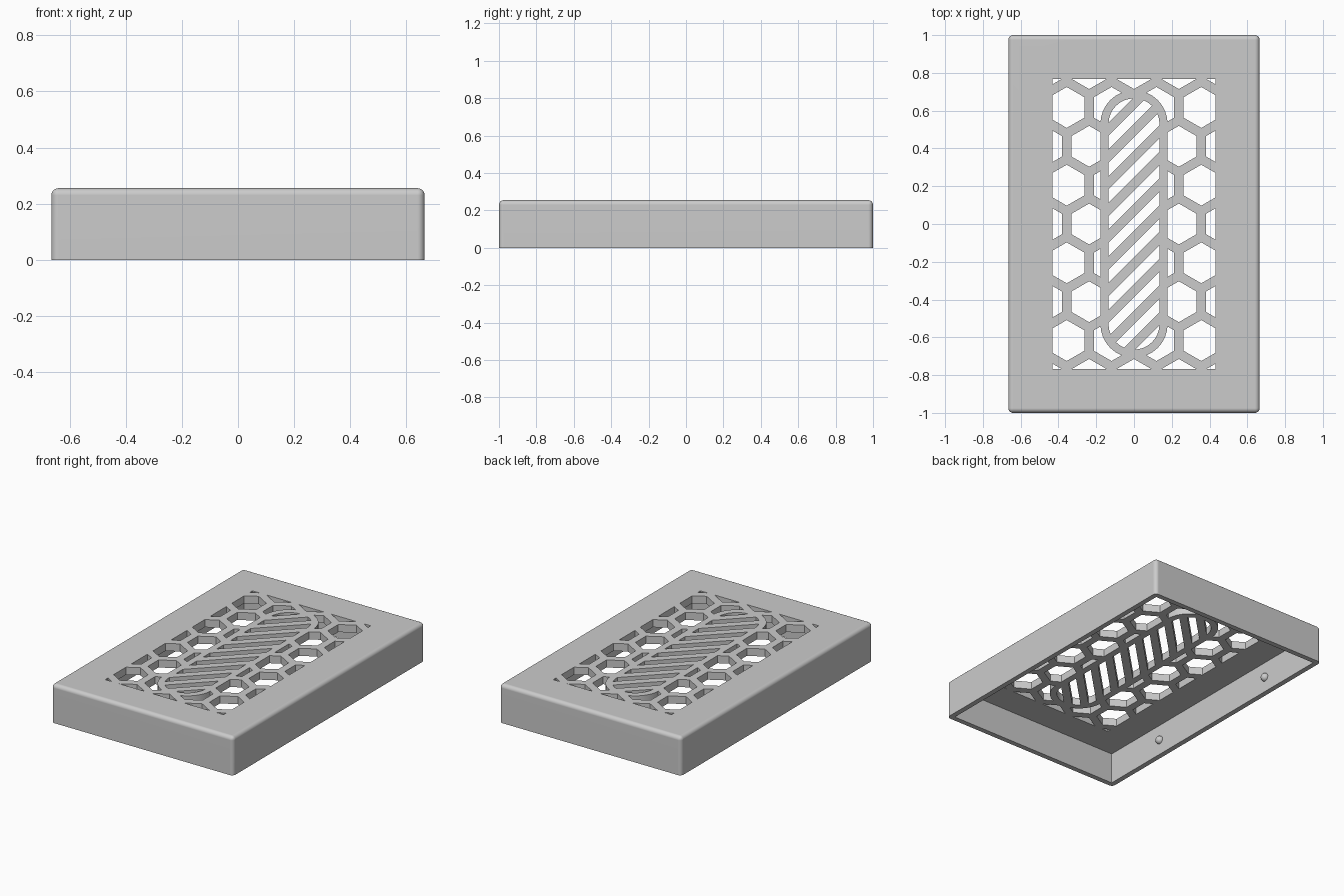
import bpy, bmesh, math
from mathutils import Matrix, Vector

if "Cube" in bpy.data.objects:
    bpy.data.objects.remove(bpy.data.objects["Cube"], do_unlink=True)

HALF_X, HALF_Y, HEIGHT = 0.665, 1.0, 0.255
WALL, ROOF = 0.034, 0.05
PITCH, BAR = 0.2375, 0.05
ROW = PITCH * math.sqrt(3) / 2

grey = bpy.data.materials.new("light_grey")
grey.use_nodes = True
grey.diffuse_color = (0.6, 0.6, 0.6, 1)
grey.node_tree.nodes["Principled BSDF"].inputs["Base Color"].default_value = (0.6, 0.6, 0.6, 1)


def make_object(name, bm):
    bmesh.ops.recalc_face_normals(bm, faces=bm.faces)
    mesh = bpy.data.meshes.new(name)
    bm.to_mesh(mesh)
    bm.free()
    obj = bpy.data.objects.new(name, mesh)
    bpy.context.collection.objects.link(obj)
    mesh.materials.append(grey)
    return obj


def prisms(name, outlines, z0, z1):
    """Extrude several separate flat outlines into one object."""
    bm = bmesh.new()
    for outline in outlines:
        face = bm.faces.new([bm.verts.new((x, y, z0)) for x, y in outline])
        top = bmesh.ops.extrude_face_region(bm, geom=[face])["geom"]
        verts = [v for v in top if isinstance(v, bmesh.types.BMVert)]
        bmesh.ops.translate(bm, verts=verts, vec=(0, 0, z1 - z0))
    return make_object(name, bm)


def rectangle(hx, hy):
    return [(-hx, -hy), (hx, -hy), (hx, hy), (-hx, hy)]


def hexagon(cx, cy, apothem):
    r = apothem / math.cos(math.pi / 6)
    angles = [math.pi / 6 + i * math.pi / 3 for i in range(6)]
    return [(cx + r * math.cos(a), cy + r * math.sin(a)) for a in angles]


def stadium(radius, straight, steps=16):
    points = []
    for sign in (1, -1):
        for i in range(steps + 1):
            a = math.pi * i / steps
            points.append((sign * radius * math.cos(a),
                           sign * (straight + radius * math.sin(a))))
    return points


def slanted_slot(cy, length, width):
    turn = Matrix.Rotation(math.radians(45), 2)
    corners = [turn @ Vector(p) for p in rectangle(length / 2, width / 2)]
    return [(p.x, p.y + cy) for p in corners]


def combine(obj, tool, operation):
    """Apply a boolean and discard the tool."""
    mod = obj.modifiers.new("cut", 'BOOLEAN')
    mod.operation, mod.object, mod.solver = operation, tool, 'EXACT'
    bpy.context.view_layer.objects.active = obj
    bpy.ops.object.modifier_apply(modifier=mod.name)
    bpy.data.objects.remove(tool, do_unlink=True)


# Cover body: rounded above and at the corners, sharp at the open underside
bm = bmesh.new()
bmesh.ops.create_cube(bm, size=1, matrix=Matrix.Translation((0, 0, HEIGHT / 2))
                      @ Matrix.Diagonal((2 * HALF_X, 2 * HALF_Y, HEIGHT, 1)))
edges = [e for e in bm.edges if max(v.co.z for v in e.verts) > HEIGHT / 2]
bmesh.ops.bevel(bm, geom=edges, offset=0.025, segments=5, profile=0.5, affect='EDGES')
cover = make_object("grille_cover", bm)
hollow = prisms("hollow", [rectangle(HALF_X - WALL, HALF_Y - WALL)], -0.1, HEIGHT - ROOF)
combine(cover, hollow, 'DIFFERENCE')

# Honeycomb openings, clipped to the window and kept clear of the central ring
cells = []
for row in range(-4, 5):
    shift = PITCH / 2 if row % 2 else 0
    for col in range(-3, 4):
        cells.append(hexagon(col * PITCH + shift, row * ROW, (PITCH - BAR) / 2))
honeycomb = prisms("honeycomb", cells, 0.12, 0.36)
combine(honeycomb, prisms("window", [rectangle(0.432, 0.768)], 0.1, 0.4), 'INTERSECT')
combine(honeycomb, prisms("ring_outside", [stadium(0.178, 0.53)], 0.08, 0.42), 'DIFFERENCE')
combine(cover, honeycomb, 'DIFFERENCE')

# Slanted slots inside the central ring
slots = prisms("slots", [slanted_slot(k * 0.1414, 0.8, 0.05) for k in range(-7, 8)], 0.12, 0.36)
combine(slots, prisms("ring_inside", [stadium(0.135, 0.53)], 0.1, 0.4), 'INTERSECT')
combine(cover, slots, 'DIFFERENCE')

# Snap bumps on the inner long walls
bumps = []
for side, side_name in ((1, "left"), (-1, "right")):
    for end, end_name in ((1, "back"), (-1, "front")):
        bm = bmesh.new()
        place = Matrix.Translation((side * (HALF_X - WALL), end * 0.505, 0.1))
        bmesh.ops.create_uvsphere(bm, u_segments=20, v_segments=12, radius=0.027, matrix=place)
        bumps.append(make_object(f"snap_bump_{side_name}_{end_name}", bm))

# Smooth the rounded parts and keep the flat faces flat
for obj in [cover] + bumps:
    bpy.ops.object.select_all(action='DESELECT')
    obj.select_set(True)
    bpy.context.view_layer.objects.active = obj
    bpy.ops.object.shade_smooth_by_angle(angle=math.radians(30))
weighted = cover.modifiers.new("even_shading", 'WEIGHTED_NORMAL')
weighted.keep_sharp = True
